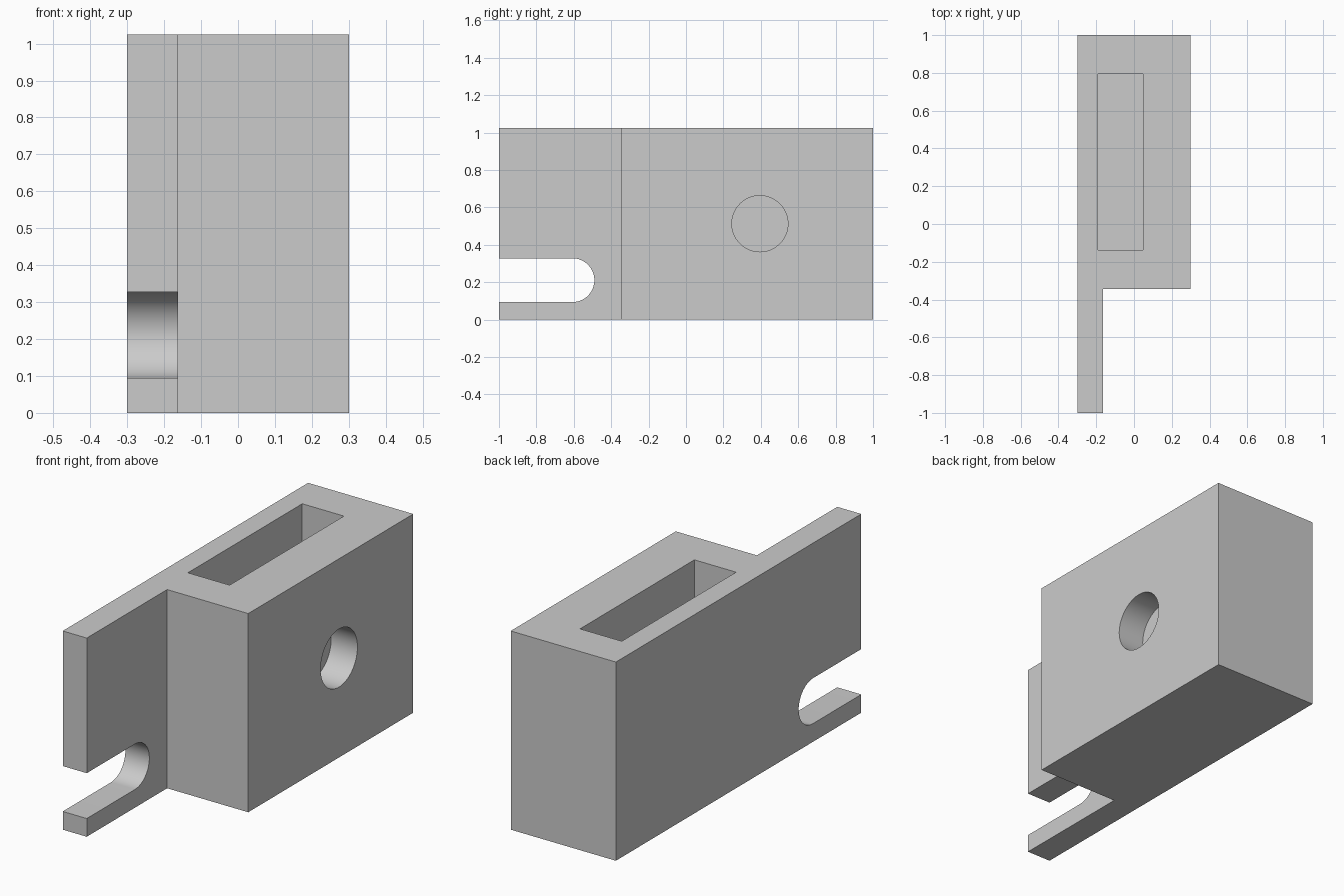
import bpy, bmesh, math
from mathutils import Vector

if "Cube" in bpy.data.objects:
    bpy.data.objects.remove(bpy.data.objects["Cube"])

HEIGHT = 1.025

grey = bpy.data.materials.new("plain grey")
grey.diffuse_color = (0.6, 0.6, 0.6, 1)
grey.use_nodes = True
grey.node_tree.nodes["Principled BSDF"].inputs["Base Color"].default_value = grey.diffuse_color


def prism(name, outline, direction):
    """Extrude a closed outline of 3D points along a direction."""
    bm = bmesh.new()
    face = bm.faces.new([bm.verts.new(p) for p in outline])
    out = bmesh.ops.extrude_face_region(bm, geom=[face])
    verts = [g for g in out["geom"] if isinstance(g, bmesh.types.BMVert)]
    bmesh.ops.translate(bm, verts=verts, vec=Vector(direction))
    bmesh.ops.recalc_face_normals(bm, faces=bm.faces)
    mesh = bpy.data.meshes.new(name)
    bm.to_mesh(mesh)
    bm.free()
    mesh.materials.append(grey)
    obj = bpy.data.objects.new(name, mesh)
    bpy.context.collection.objects.link(obj)
    return obj


def arc(x, y, z, radius, start, end, steps):
    """Points on an arc in the y-z plane."""
    angles = [math.radians(start + (end - start) * i / steps) for i in range(steps + 1)]
    return [(x, y + radius * math.cos(a), z + radius * math.sin(a)) for a in angles]


# Thick block with a thin mounting plate running forward along its left side
body = prism("bracket_body",
             [(x, y, 0) for x, y in [(-0.3, -1), (-0.163, -1), (-0.163, -0.345),
                                     (0.3, -0.345), (0.3, 1), (-0.3, 1)]],
             (0, 0, HEIGHT))

# Blind rectangular pocket in the top
pocket = prism("pocket_cutter",
               [(x, y, 0.2) for x, y in [(-0.19, -0.137), (0.048, -0.137),
                                         (0.048, 0.795), (-0.19, 0.795)]],
               (0, 0, 1))

# Shallow round hole in the right side
hole = prism("hole_cutter", arc(0.15, 0.395, 0.513, 0.15, 0, 360, 64)[:-1], (0.3, 0, 0))

# Round-ended slot, open at the front of the plate
slot = prism("slot_cutter",
             [(-0.4, -1.1, 0.094)] + arc(-0.4, -0.607, 0.211, 0.117, -90, 90, 32)
             + [(-0.4, -1.1, 0.328)],
             (0.3, 0, 0))

# Cut the openings, then remove the cutters
bpy.context.view_layer.objects.active = body
body.select_set(True)
for cutter in (pocket, hole, slot):
    cutter.hide_render = True
    mod = body.modifiers.new(cutter.name, "BOOLEAN")
    mod.operation = "DIFFERENCE"
    mod.solver = "EXACT"
    mod.object = cutter
    bpy.ops.object.modifier_apply(modifier=mod.name)
    bpy.data.objects.remove(cutter)

# Smooth round walls, crisp edges
bpy.ops.object.shade_smooth_by_angle(angle=math.radians(30))
